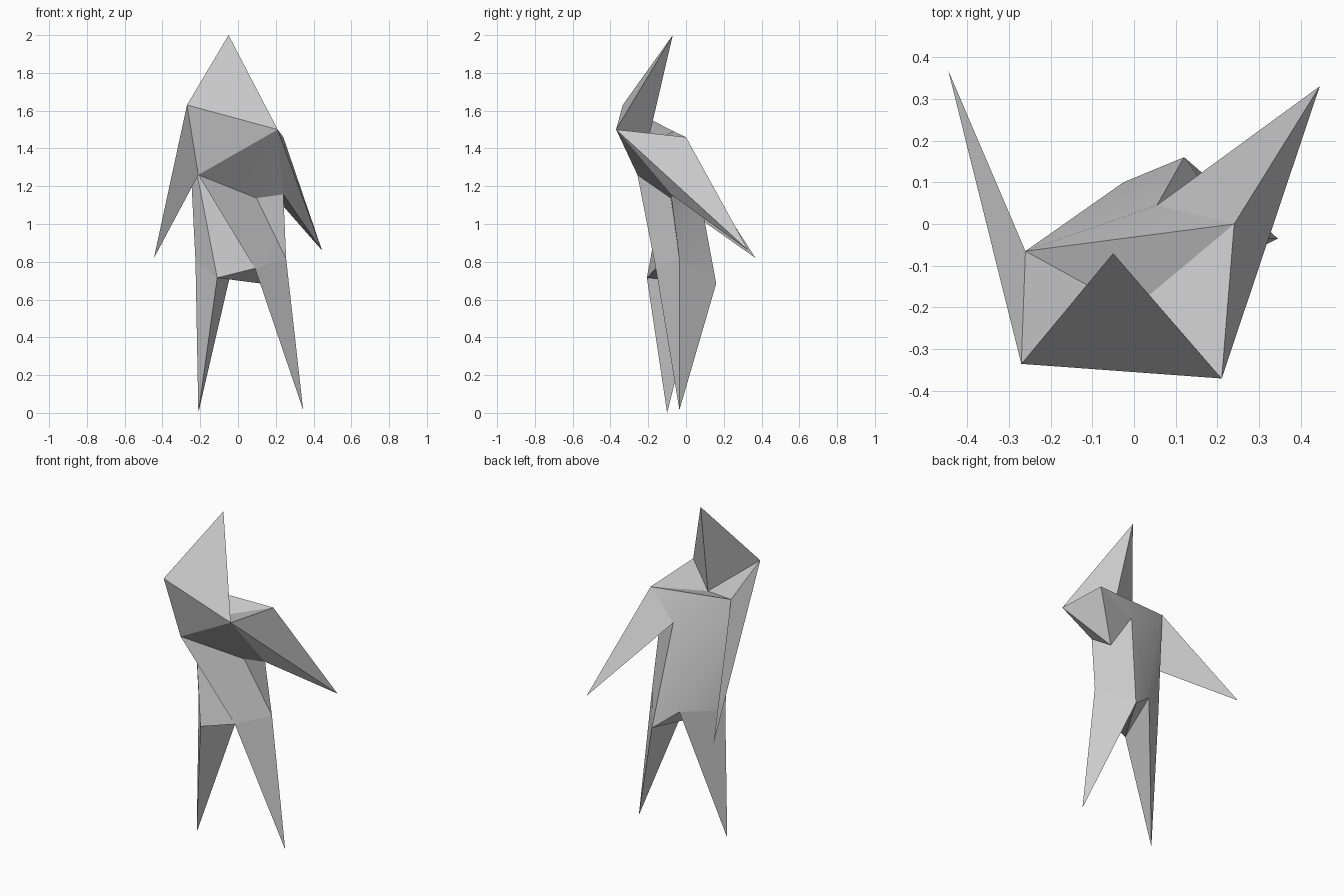
import bpy, bmesh, math

if "Cube" in bpy.data.objects:
    bpy.data.objects.remove(bpy.data.objects["Cube"])

# Fold points of the paper-like figure
P = {
    'A': (-.05, -.07, 2.0),    # head tip
    'B': (-.27, -.335, 1.63),  # left front shoulder
    'C': (.21, -.37, 1.50),    # right front shoulder
    'N': (-.005, -.205, 1.42), # nape
    'D': (-.26, -.065, 1.49),  # left back shoulder
    'E': (.24, 0, 1.46),       # right back shoulder
    'L': (-.445, .368, .82),   # left hand
    'R': (.445, .33, .86),     # right hand
    'F': (-.21, -.257, 1.26),  # left chest
    'G': (.098, -.08, 1.137),  # right chest
    'H': (.24, -.08, 1.157),   # right armpit
    'K': (.055, .045, 1.305),  # back of right arm
    'M': (.255, -.035, .815),  # right hip
    'W': (.09, -.16, .765),    # right groin
    'P': (.12, .16, .685),     # right seat
    'Q': (-.025, .10, .80),    # left seat
    'T': (-.225, -.06, .80),   # left hip
    'V': (-.11, -.207, .715),  # left groin
    'X': (-.21, -.10, 0.0),    # left foot
    'Y': (.345, -.035, .015),  # right foot
}

# Folded panels of each part, by point letter
PARTS = {
    'head': 'ABC ACN ANB',
    'shoulders': 'BND NED CEN',
    'chest': 'BFC FGC CGH FWG DWF DVW GMH GWM',
    'back': 'EDK DQK KQP DTQ DVT HMK MPK VPW VQP',
    'left_arm': 'BDL BLF DFL',
    'right_arm': 'CRE CHR HKR EKR',
    'left_leg': 'TVX TXQ VQX',
    'right_leg': 'WMY MPY PWY',
}

# Assemble as one closed shell so every panel faces outward
bm = bmesh.new()
verts = {k: bm.verts.new(co) for k, co in P.items()}
panels = {}
for part, text in PARTS.items():
    panels[part] = [bm.faces.new([verts[k] for k in tri]) for tri in text.split()]
bmesh.ops.recalc_face_normals(bm, faces=bm.faces)

# One object per part
for part, faces in panels.items():
    pts = list(dict.fromkeys(v for f in faces for v in f.verts))
    mesh = bpy.data.meshes.new(part)
    mesh.from_pydata([v.co[:] for v in pts], [],
                     [[pts.index(v) for v in f.verts] for f in faces])
    mesh.update()
    obj = bpy.data.objects.new(part, mesh)
    bpy.context.collection.objects.link(obj)
    bpy.ops.object.select_all(action='DESELECT')
    obj.select_set(True)
    bpy.context.view_layer.objects.active = obj
    bpy.ops.object.shade_smooth_by_angle(angle=math.radians(30))
bm.free()
